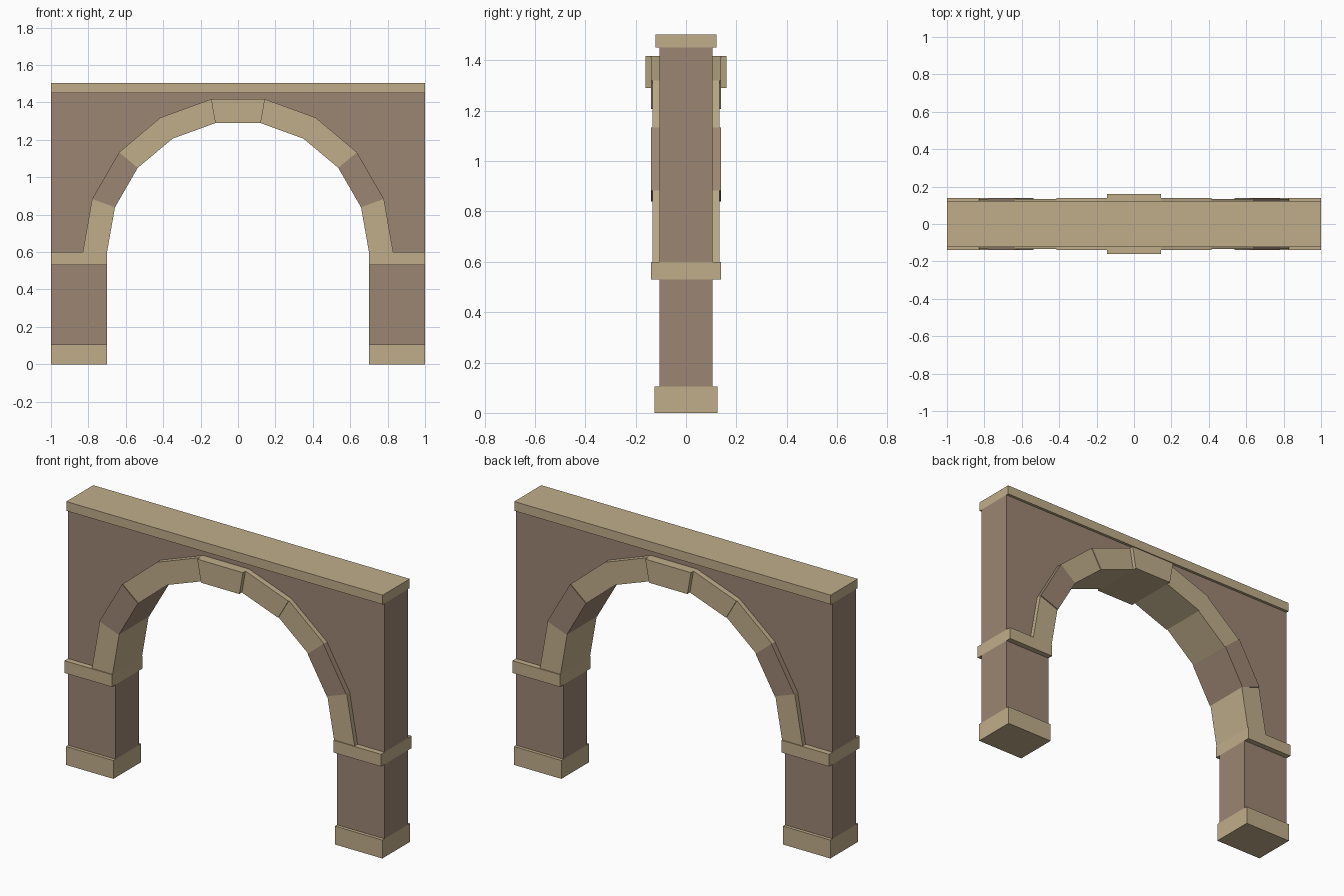
import bpy, bmesh
from math import cos, sin, radians

cube = bpy.data.objects.get("Cube")
if cube:
    bpy.data.objects.remove(cube, do_unlink=True)


def material(name, rgb):
    mat = bpy.data.materials.new(name)
    mat.use_nodes = True
    mat.diffuse_color = (*rgb, 1)
    mat.node_tree.nodes["Principled BSDF"].inputs["Base Color"].default_value = (*rgb, 1)
    return mat


sand = material("sand stone", (0.53, 0.42, 0.255))
brown = material("brown stone", (0.33, 0.238, 0.17))


def prism(name, outline, half_depth, mat):
    """Extrude an x-z outline evenly to the front and back."""
    bm = bmesh.new()
    face = bm.faces.new([bm.verts.new((x, -half_depth, z)) for x, z in outline])
    grown = bmesh.ops.extrude_face_region(bm, geom=[face])["geom"]
    moved = [v for v in grown if isinstance(v, bmesh.types.BMVert)]
    bmesh.ops.translate(bm, vec=(0, 2 * half_depth, 0), verts=moved)
    bmesh.ops.recalc_face_normals(bm, faces=bm.faces)
    mesh = bpy.data.meshes.new(name)
    bm.to_mesh(mesh)
    bm.free()
    mesh.materials.append(mat)
    obj = bpy.data.objects.new(name, mesh)
    bpy.context.collection.objects.link(obj)


def block(name, x0, x1, z0, z1, half_depth, mat):
    prism(name, [(x0, z0), (x1, z0), (x1, z1), (x0, z1)], half_depth, mat)


SPRING, INNER, OUTER = 0.6, 0.70, 0.83
WALL_TOP, TOP = 1.45, 1.503
BASE_TOP, IMPOST_BOTTOM = 0.105, 0.53
WALL_DEPTH = 0.106
STONES = 9


def arc_point(radius, i):
    a = radians(180 * i / STONES)
    return radius * cos(a), SPRING + radius * sin(a)


# Piers with base and impost blocks
for side, s in (("left", 1), ("right", -1)):
    x0, x1 = sorted((s * INNER, s))
    block(side + "_base", x0, x1, 0, BASE_TOP, 0.125, sand)
    block(side + "_pier", x0, x1, BASE_TOP, IMPOST_BOTTOM, WALL_DEPTH, brown)
    block(side + "_impost", x0, x1, IMPOST_BOTTOM, SPRING, 0.138, sand)

# Wall above the arch, and its coping
arch_edge = [arc_point(OUTER, i) for i in range(STONES + 1)]
prism("spandrel_wall", arch_edge + [(-1, SPRING), (-1, WALL_TOP), (1, WALL_TOP), (1, SPRING)],
      WALL_DEPTH, brown)
block("coping", -1, 1, WALL_TOP, TOP, 0.122, sand)

# Ring of arch stones, alternating in depth, with a proud keystone
for i in range(STONES):
    step = min(i, STONES - 1 - i)
    key = step == STONES // 2
    depth = 0.161 if key else (0.133, 0.138)[step % 2]
    prism("keystone" if key else f"arch_stone_{i + 1}",
          [arc_point(INNER, i), arc_point(OUTER, i),
           arc_point(OUTER, i + 1), arc_point(INNER, i + 1)],
          depth, brown if step == 1 else sand)
